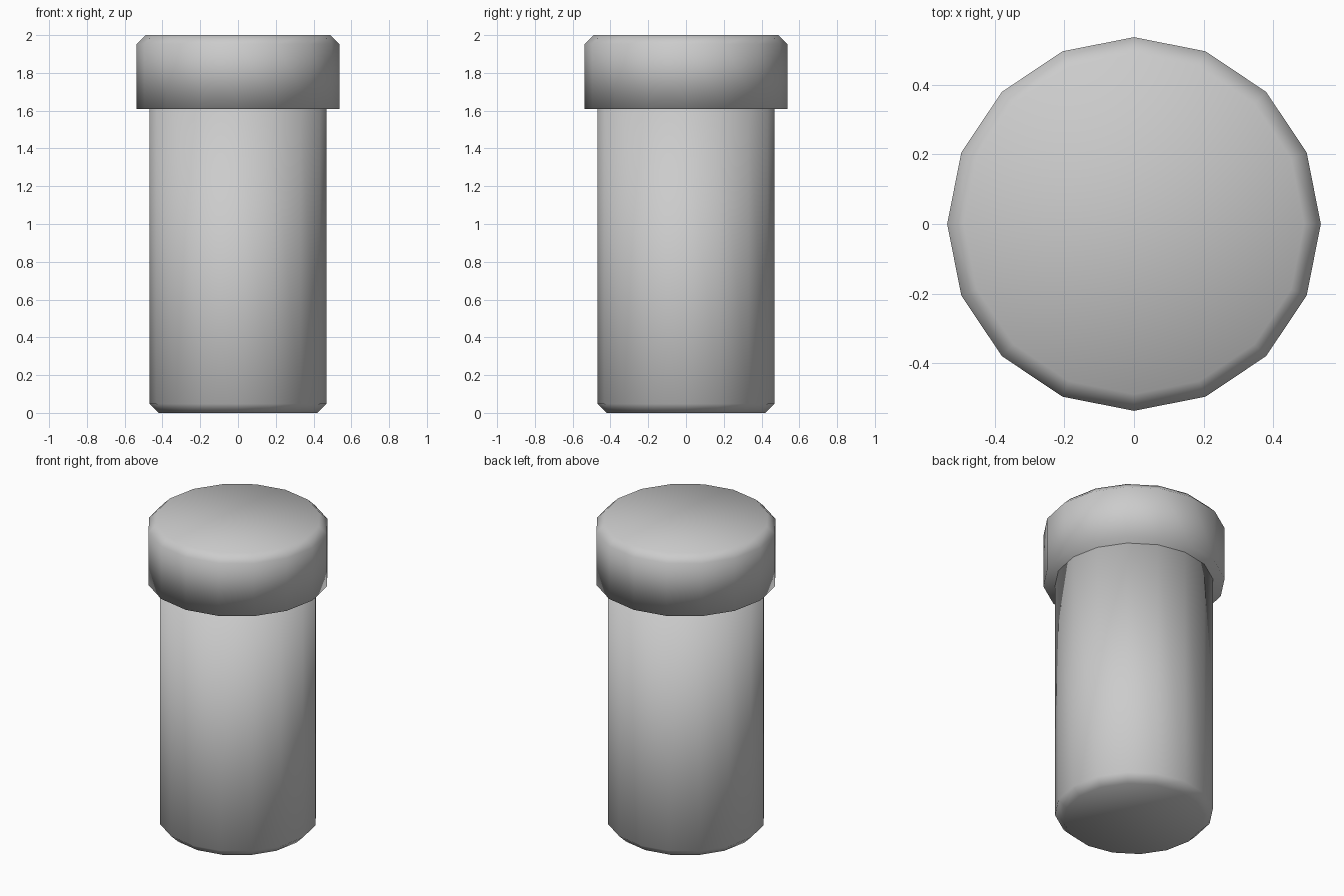
import bpy
import bmesh
from mathutils import Matrix

if "Cube" in bpy.data.objects:
    bpy.data.objects.remove(bpy.data.objects["Cube"])

SIDES = 16


def chamfered_cylinder(name, radius, z_low, z_high, chamfer_z, chamfer):
    """Smooth-shaded 16-sided cylinder with one rim chamfered."""
    bm = bmesh.new()
    bmesh.ops.create_cone(
        bm, cap_ends=True, segments=SIDES,
        radius1=radius, radius2=radius, depth=z_high - z_low,
        matrix=Matrix.Translation((0, 0, (z_low + z_high) / 2)))
    rim = [e for e in bm.edges
           if all(abs(v.co.z - chamfer_z) < 1e-4 for v in e.verts)]
    bmesh.ops.bevel(bm, geom=rim, offset=chamfer, segments=1,
                    affect='EDGES', profile=0.5)
    bmesh.ops.recalc_face_normals(bm, faces=bm.faces)
    for face in bm.faces:
        face.smooth = True
    mesh = bpy.data.meshes.new(name)
    bm.to_mesh(mesh)
    bm.free()
    obj = bpy.data.objects.new(name, mesh)
    bpy.context.collection.objects.link(obj)
    return obj


# Shaft, chamfered at the foot
chamfered_cylinder("shaft", 0.468, 0.0, 1.61, 0.0, 0.048)

# Wider head, chamfered at the top
chamfered_cylinder("head", 0.537, 1.61, 2.0, 2.0, 0.047)
